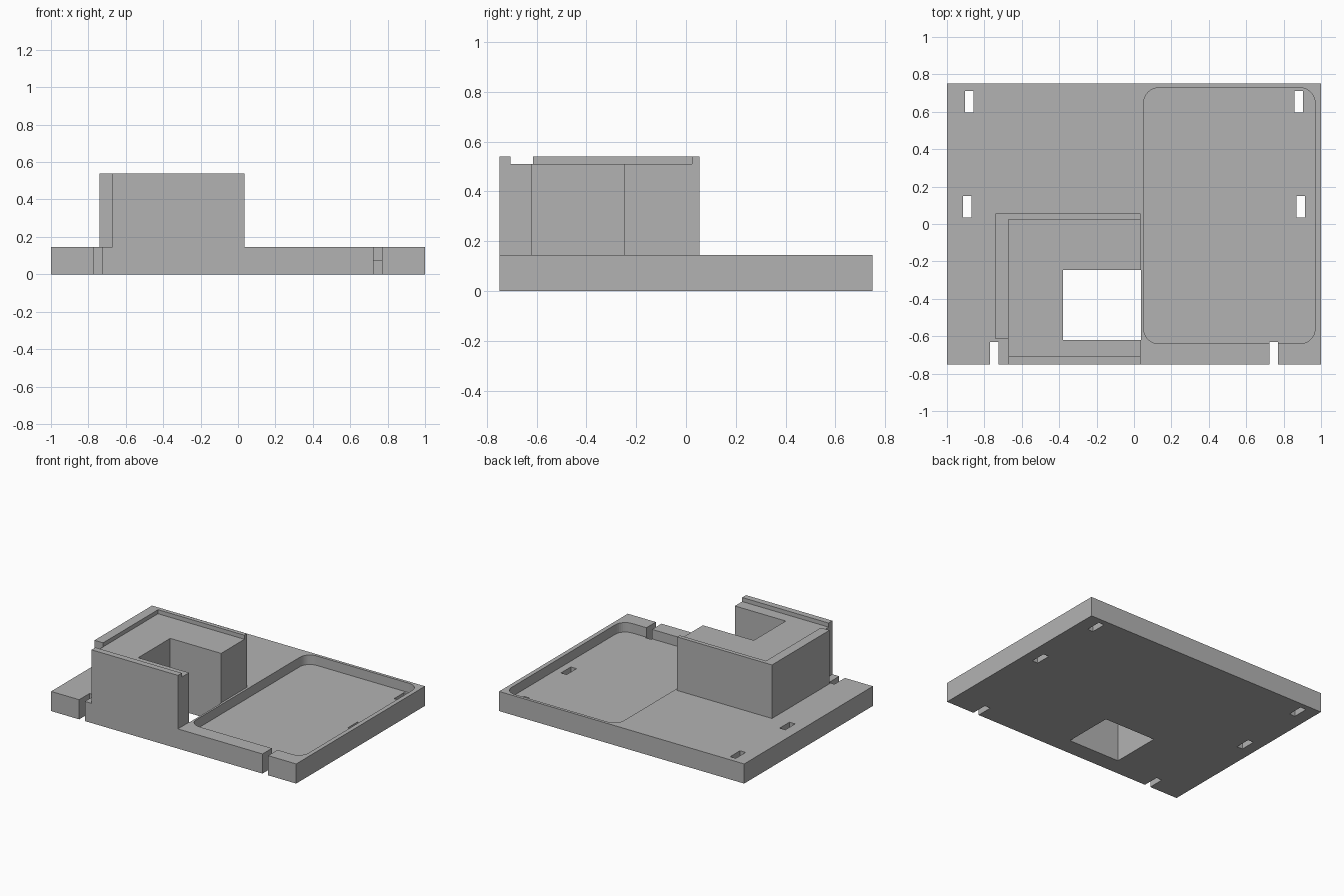
import bpy
import bmesh

default = bpy.data.objects.get("Cube")
if default:
    bpy.data.objects.remove(default, do_unlink=True)

grey = bpy.data.materials.new("plain grey")
grey.use_nodes = True
colour = (0.45, 0.45, 0.45, 1)
grey.diffuse_color = colour
grey.node_tree.nodes["Principled BSDF"].inputs["Base Color"].default_value = colour


def box(name, x, y, z, corner=0):
    """Box from (min, max) ranges, with optional rounded vertical corners."""
    bm = bmesh.new()
    bmesh.ops.create_cube(bm, size=1)
    for v in bm.verts:
        v.co = [r[0] if c < 0 else r[1] for c, r in zip(v.co, (x, y, z))]
    if corner:
        upright = [e for e in bm.edges
                   if abs(e.verts[0].co.z - e.verts[1].co.z) > 0.01]
        bmesh.ops.bevel(bm, geom=upright, offset=corner, segments=8,
                        profile=0.5, affect='EDGES')
    bmesh.ops.recalc_face_normals(bm, faces=bm.faces)
    mesh = bpy.data.meshes.new(name)
    bm.to_mesh(mesh)
    bm.free()
    mesh.materials.append(grey)
    obj = bpy.data.objects.new(name, mesh)
    bpy.context.collection.objects.link(obj)
    return obj


def combine(target, tool, operation):
    """Apply a boolean and discard the tool."""
    mod = target.modifiers.new("combine", 'BOOLEAN')
    mod.operation, mod.solver, mod.object = operation, 'EXACT', tool
    bpy.context.view_layer.objects.active = target
    bpy.ops.object.modifier_apply(modifier=mod.name)
    bpy.data.objects.remove(tool, do_unlink=True)


BASE_TOP, LEDGE, TOP = 0.145, 0.51, 0.54
THROUGH = (-0.1, 1)

# Base plate with the raised housing
tray = box("tray_with_housing", (-1, 1), (-0.75, 0.75), (0, BASE_TOP))
housing = box("housing", (-0.74, 0.035), (-0.75, 0.055), (0.05, TOP))
combine(tray, housing, 'UNION')

# Housing: stepped front corner, recessed top, and window shaft open at the side
cuts = [
    box("corner_notch", (-0.8, -0.67), (-0.8, -0.615), (BASE_TOP, 1)),
    box("top_recess", (-0.67, 0.1), (-0.705, 0.025), (LEDGE, 1)),
    box("shaft", (-0.38, 0.038), (-0.62, -0.247), THROUGH),
    # Rounded shallow pocket in the base plate
    box("pocket", (0.052, 0.968), (-0.64, 0.728), (0.075, 0.4), 0.08),
]

# Mirrored through slots: centre x, then y range
for cx, y in ((0.88, (0.595, 0.71)), (0.892, (0.035, 0.15)), (0.748, (-0.8, -0.63))):
    for side in (-1, 1):
        cuts.append(box("slot", (side * cx - 0.023, side * cx + 0.023), y, THROUGH))

for cutter in cuts:
    combine(tray, cutter, 'DIFFERENCE')

for face in tray.data.polygons:
    face.use_smooth = False
    face.material_index = 0
